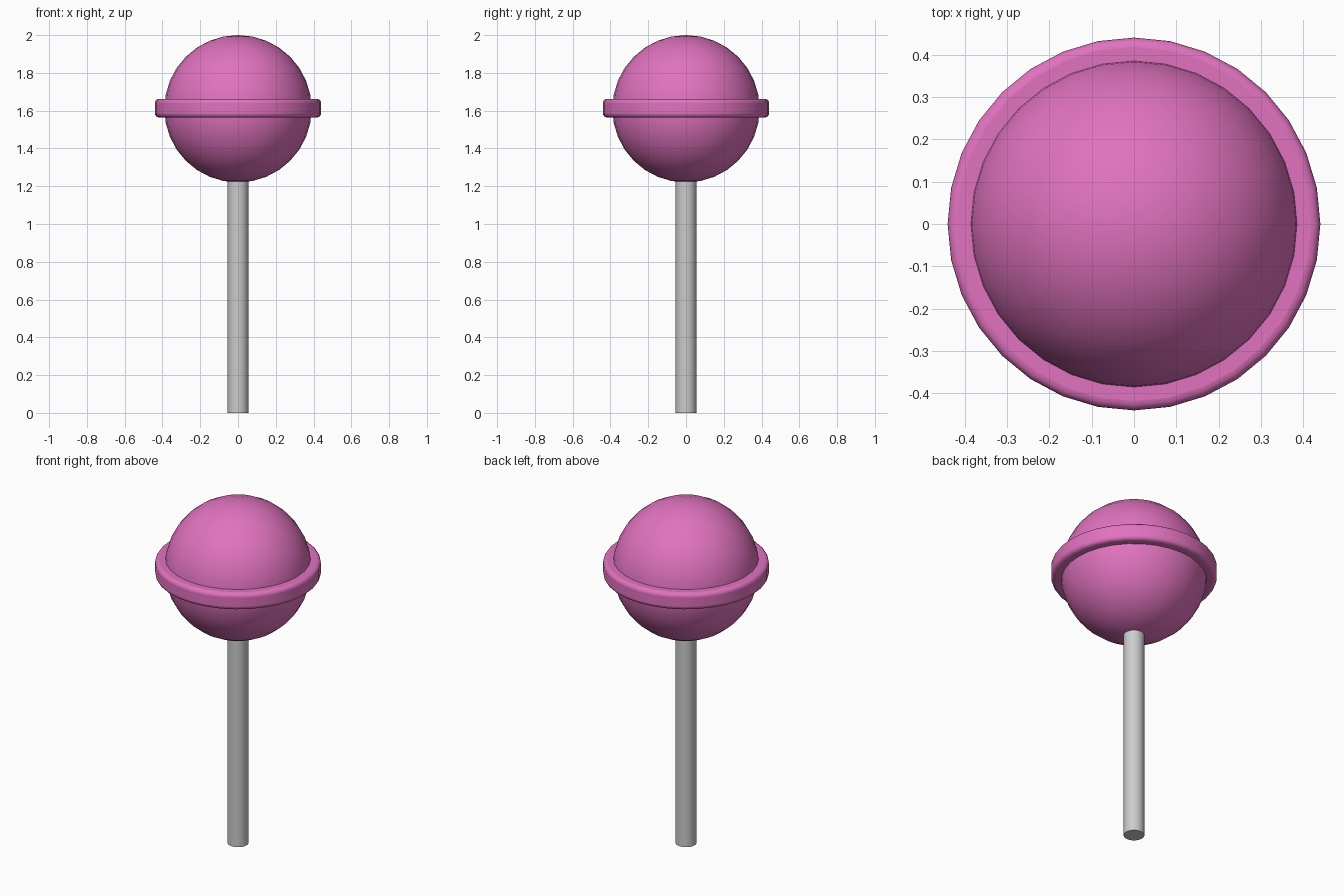
import bpy
import math

if "Cube" in bpy.data.objects:
    bpy.data.objects.remove(bpy.data.objects["Cube"])


def finish(name, color=None):
    obj = bpy.context.object
    obj.name = name
    if color:
        obj.data.materials.append(color)
    return obj


pink = bpy.data.materials.new("pink_candy")
pink.diffuse_color = (0.75, 0.17, 0.52, 1)
pink.use_nodes = True
pink.node_tree.nodes["Principled BSDF"].inputs["Base Color"].default_value = pink.diffuse_color

# Stick, ending inside the candy
bpy.ops.mesh.primitive_cylinder_add(vertices=32, radius=0.055, depth=1.3, location=(0, 0, 0.65))
finish("stick")
bpy.ops.object.shade_smooth_by_angle(angle=math.radians(40))

# Round candy
bpy.ops.mesh.primitive_uv_sphere_add(segments=32, ring_count=16, radius=0.39, location=(0, 0, 1.61))
finish("candy_ball", pink)
bpy.ops.object.shade_smooth()

# Rounded band around the middle
bpy.ops.mesh.primitive_cylinder_add(vertices=32, radius=0.44, depth=0.098, location=(0, 0, 1.613))
band = finish("candy_band", pink)
bevel = band.modifiers.new("rounded_edges", 'BEVEL')
bevel.width = 0.022
bevel.segments = 4
bevel.limit_method = 'ANGLE'
bevel.angle_limit = math.radians(40)
bpy.ops.object.shade_smooth_by_angle(angle=math.radians(40))
